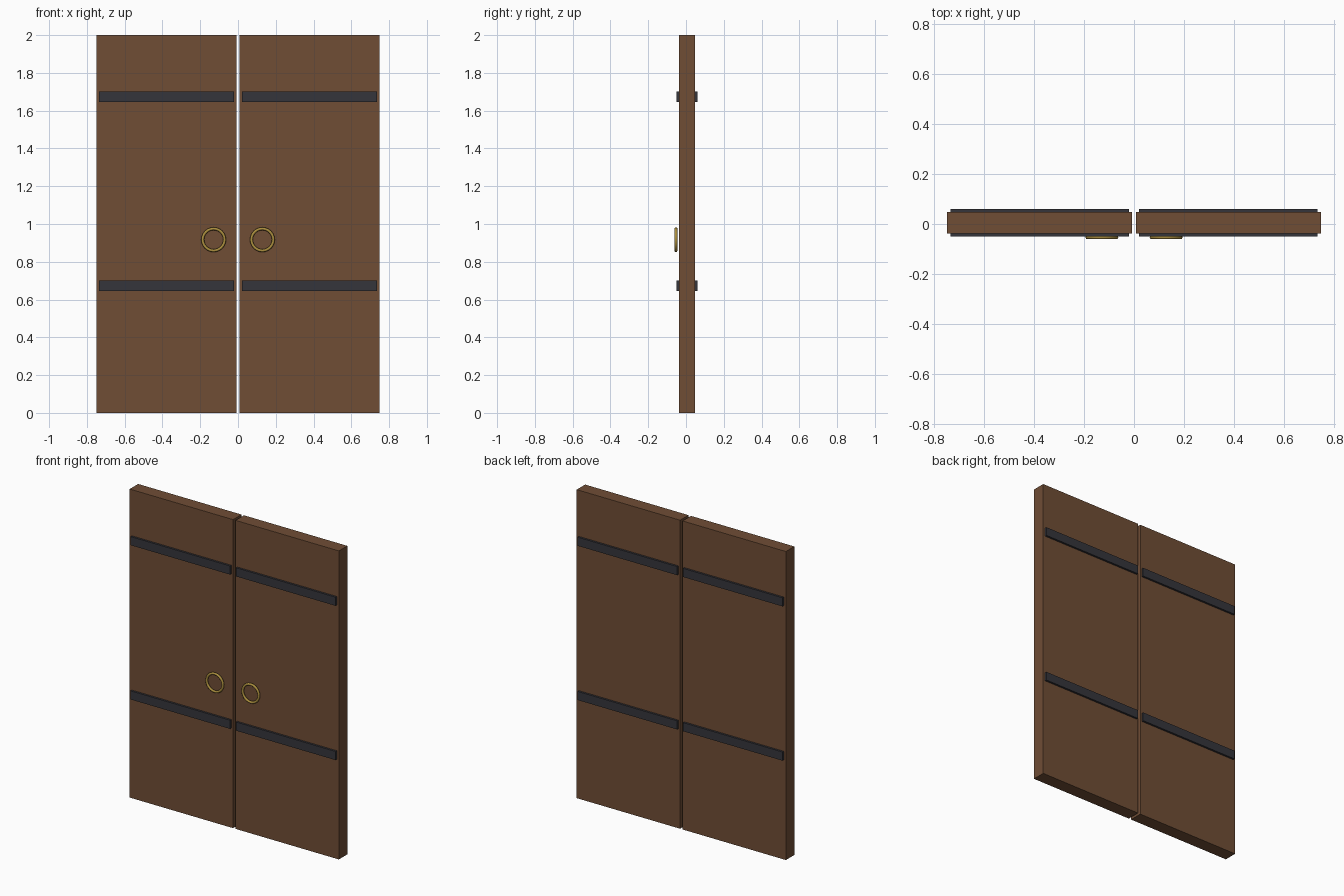
import bpy
import math

cube = bpy.data.objects.get("Cube")
if cube:
    bpy.data.objects.remove(cube, do_unlink=True)


def material(name, colour):
    mat = bpy.data.materials.new(name)
    mat.use_nodes = True
    mat.diffuse_color = (*colour, 1)
    mat.node_tree.nodes["Principled BSDF"].inputs["Base Color"].default_value = (*colour, 1)
    return mat


wood = material("brown wood", (0.16, 0.075, 0.036))
iron = material("dark iron", (0.036, 0.036, 0.044))
brass = material("brass", (0.42, 0.28, 0.05))


def box(name, low, high, mat):
    centre = [(a + b) / 2 for a, b in zip(low, high)]
    bpy.ops.mesh.primitive_cube_add(size=1, location=centre)
    obj = bpy.context.object
    obj.name = name
    obj.scale = [b - a for a, b in zip(low, high)]
    bpy.ops.object.transform_apply(location=False, rotation=False, scale=True)
    obj.data.materials.append(mat)


FRONT, BACK = -0.038, 0.048   # door faces
STRAP = 0.013                 # strap thickness

for side, sign in (("left", 1), ("right", -1)):
    def span(inner, outer):
        return sorted((sign * inner, sign * outer))

    # Door leaf
    x0, x1 = span(0.009, 0.75)
    box(side + "_door", (x0, FRONT, 0), (x1, BACK, 2), wood)

    # Iron straps on both faces
    x0, x1 = span(0.021, 0.735)
    for level, z in (("lower", 0.645), ("upper", 1.645)):
        box(f"{side}_{level}_front_strap", (x0, FRONT - STRAP, z), (x1, FRONT, z + 0.056), iron)
        box(f"{side}_{level}_back_strap", (x0, BACK, z), (x1, BACK + STRAP, z + 0.056), iron)

    # Ring handle
    bpy.ops.mesh.primitive_torus_add(
        major_radius=0.058, minor_radius=0.008, major_segments=24, minor_segments=8,
        location=(sign * 0.129, -0.053, 0.917), rotation=(math.pi / 2, 0, 0))
    ring = bpy.context.object
    ring.name = side + "_ring_handle"
    ring.data.materials.append(brass)
    bpy.ops.object.shade_smooth_by_angle(angle=math.radians(50))
